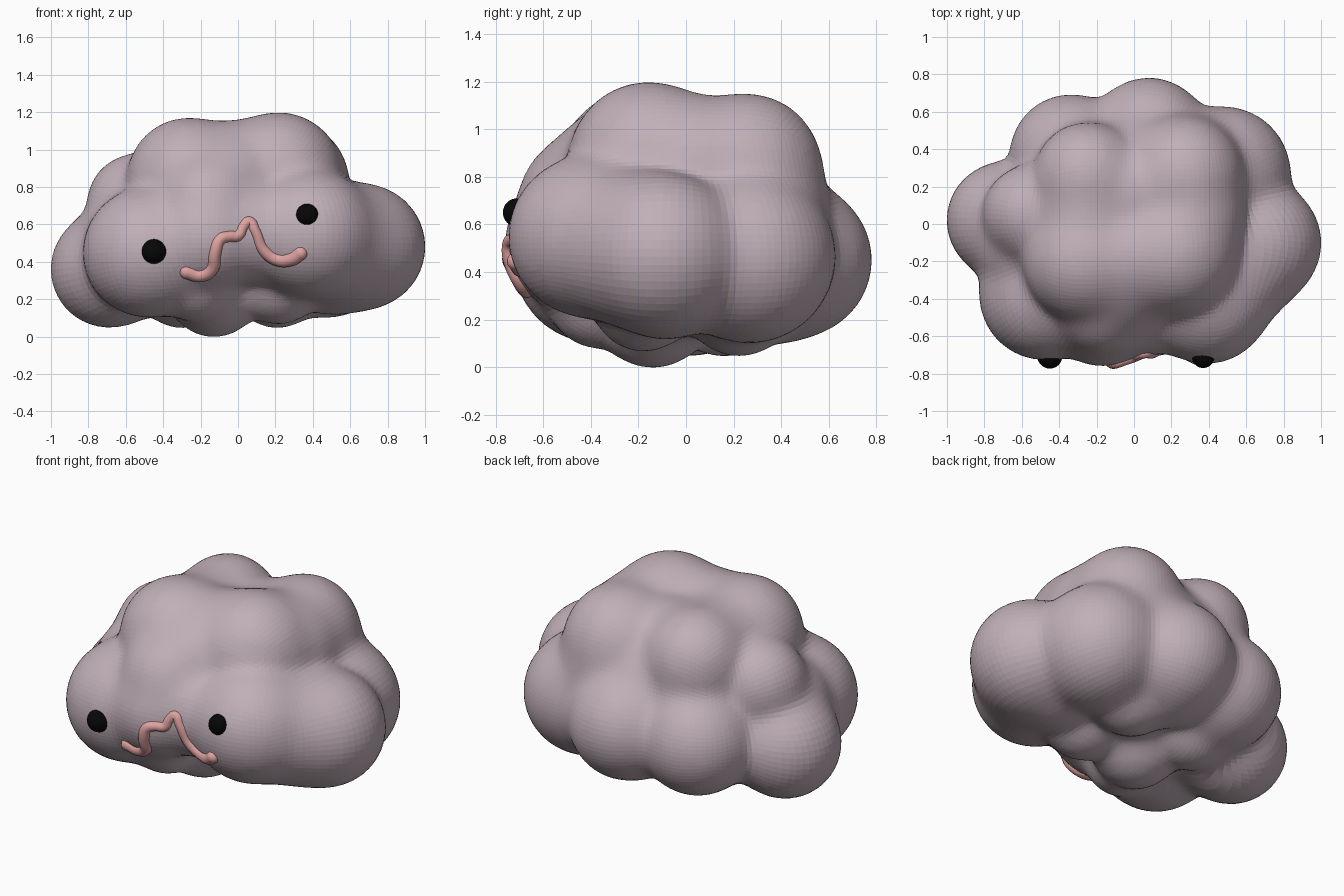
import bpy, bmesh, math
from mathutils import Vector

if "Cube" in bpy.data.objects:
    bpy.data.objects.remove(bpy.data.objects["Cube"])


def material(name, rgb):
    m = bpy.data.materials.new(name)
    m.use_nodes = True
    m.diffuse_color = (*rgb, 1)
    m.node_tree.nodes["Principled BSDF"].inputs["Base Color"].default_value = (*rgb, 1)
    return m


mauve = material("pale mauve", (0.53, 0.43, 0.48))
pink = material("soft pink", (0.74, 0.37, 0.36))
black = material("black", (0.002, 0.002, 0.002))

# Puffs of the cloud: x, y, z, radius
puffs = [
    (-.69, .02, .36, .31), (.67, -.10, .48, .33), (-.5, 0, .42, .28),      # sides
    (-.48, -.38, .45, .345), (.39, -.41, .55, .335), (.54, -.24, .5, .31),  # front
    (-.17, -.49, .52, .265), (-.16, -.44, .71, .25), (.07, -.43, .56, .26),  # muzzle, brow
    (.48, .27, .46, .355), (.08, .46, .45, .32), (-.34, .37, .43, .32),    # back
    (-.25, .27, .64, .26), (.28, .30, .66, .28), (.02, .30, .66, .27),     # upper back
    (-.55, .06, .72, .25), (-.60, -.12, .56, .22),                         # shoulder
    (-.27, -.20, .85, .315), (.22, -.16, .87, .325), (-.02, -.18, .85, .29),  # top
    (-.05, -.33, .80, .24), (.27, .26, .84, .305), (-.25, .26, .86, .275),
    (.30, .04, .84, .28), (-.25, .05, .84, .27), (0, .16, .84, .25),
    (-.13, -.14, .24, .24), (-.30, .16, .26, .21),                         # underside
    (.21, .22, .26, .21), (.22, -.18, .28, .21), (-.22, -.38, .27, .18),
    (.04, .36, .30, .18), (.50, -.08, .36, .23),
    (0, 0, .53, .39),                                                      # core
]
puffs = [(Vector(p[:3]), p[3]) for p in puffs]
BLEND = 0.036


def distance(p):
    """Signed distance to the softly merged puffs."""
    d = [(p - c).length - r for c, r in puffs]
    near = min(d)
    return near - BLEND * math.log(sum(math.exp((near - v) / BLEND) for v in d))


def land(p, step):
    """Walk from outside along a direction until the surface is met."""
    for _ in range(60):
        d = distance(p)
        if d < 0.0008:
            break
        p = p + step * d
    return p


def finish(name, bm, mat, smooth):
    mesh = bpy.data.meshes.new(name)
    bm.to_mesh(mesh)
    bm.free()
    mesh.materials.append(mat)
    for f in mesh.polygons:
        f.use_smooth = smooth
    ob = bpy.data.objects.new(name, mesh)
    bpy.context.collection.objects.link(ob)
    return ob


# Cloud body: a finely gridded ball shrunk onto the puffs
bm = bmesh.new()
bmesh.ops.create_cube(bm, size=2)
bmesh.ops.subdivide_edges(bm, edges=bm.edges[:], cuts=43, use_grid_fill=True)
core = Vector((0, 0, .5))
for v in bm.verts:
    out = Vector([math.tan(c * math.pi / 4) for c in v.co]).normalized()
    v.co = land(core + out * 1.3, -out)
finish("cloud_body", bm, mauve, False)


def on_front(x, z, sink=0.008):
    return land(Vector((x, -1.2, z)), Vector((0, 1, 0))) + Vector((0, sink, 0))


# Eyes
for name, x, z, r in (("right_eye", -.45, .455, .067), ("left_eye", .37, .65, .06)):
    bm = bmesh.new()
    bmesh.ops.create_uvsphere(bm, u_segments=32, v_segments=16, radius=r)
    bmesh.ops.translate(bm, verts=bm.verts, vec=on_front(x, z, .02))
    finish(name, bm, black, True)

# Wavy mouth: a round tube lying on the face, thinner at the peak
path = [(-.275, .345, 1), (-.20, .328, 1), (-.14, .36, .95), (-.122, .45, .9), (-.095, .52, .85),
        (-.05, .535, .8), (0, .54, .8), (.03, .59, .75), (.06, .615, .75), (.09, .57, .75),
        (.14, .46, .85), (.21, .412, .95), (.29, .415, 1), (.335, .445, 1)]
curve = bpy.data.curves.new("mouth", "CURVE")
curve.dimensions = "3D"
curve.bevel_depth = 0.037
curve.bevel_resolution = 4
curve.resolution_u = 8
curve.materials.append(pink)
line = curve.splines.new("BEZIER")
line.bezier_points.add(len(path) - 1)
for point, (x, z, w) in zip(line.bezier_points, path):
    point.co = on_front(x, z)
    point.radius = w
    point.handle_left_type = point.handle_right_type = "AUTO"
bpy.context.collection.objects.link(bpy.data.objects.new("mouth", curve))

# Rounded mouth ends
for name, (x, z, w) in (("mouth_right_end", path[0]), ("mouth_left_end", path[-1])):
    bm = bmesh.new()
    bmesh.ops.create_uvsphere(bm, u_segments=16, v_segments=10, radius=.037 * w)
    bmesh.ops.translate(bm, verts=bm.verts, vec=on_front(x, z))
    finish(name, bm, pink, True)
